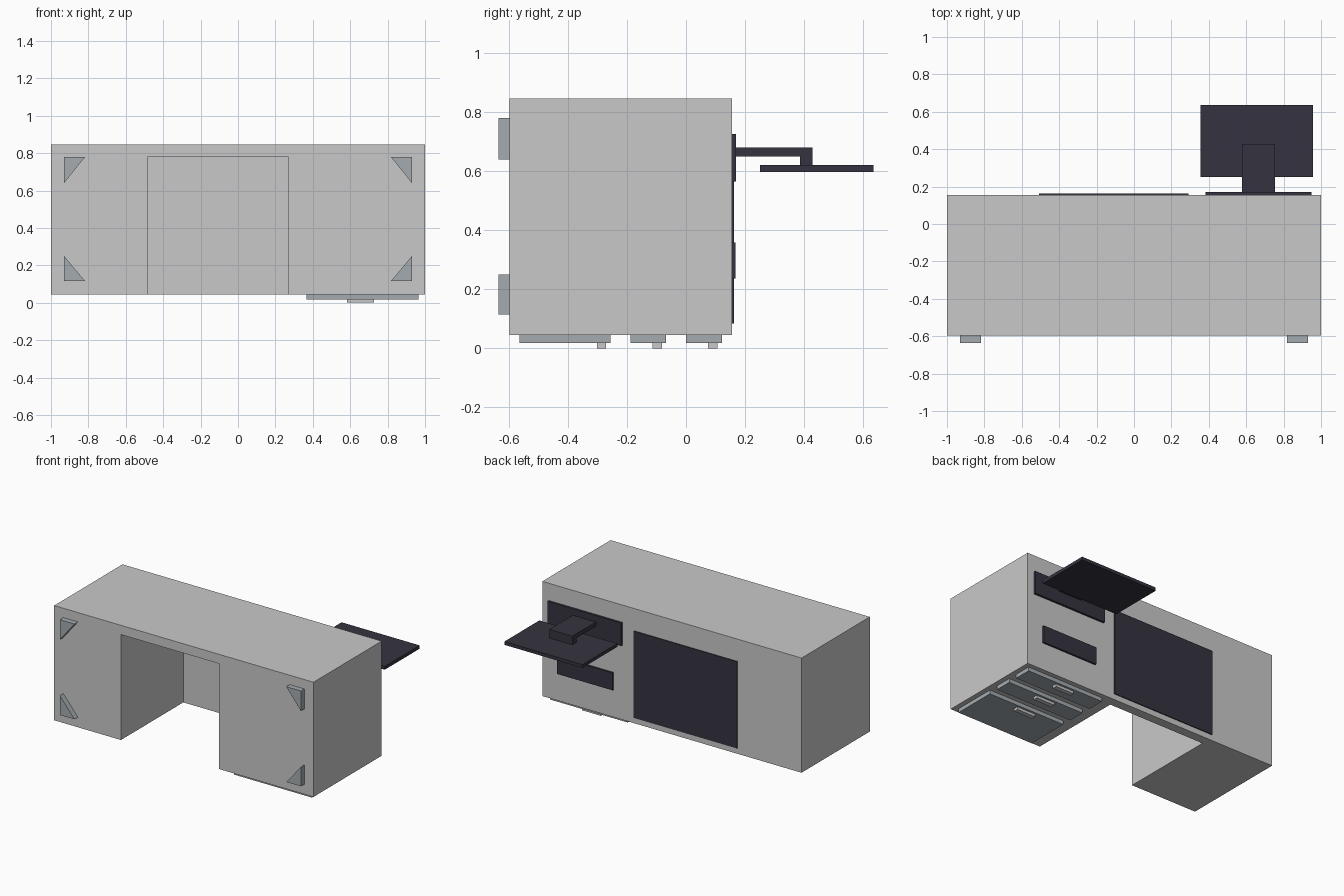
import bpy, bmesh

if "Cube" in bpy.data.objects:
    bpy.data.objects.remove(bpy.data.objects["Cube"])


def material(name, r, g, b):
    m = bpy.data.materials.new(name)
    m.diffuse_color = (r, g, b, 1)
    m.use_nodes = True
    m.node_tree.nodes["Principled BSDF"].inputs["Base Color"].default_value = m.diffuse_color
    return m


GREY = material("light_grey", 0.584, 0.584, 0.584)
STEEL = material("steel_grey", 0.371, 0.407, 0.434)
DARK = material("dark_slate", 0.036, 0.034, 0.051)


def prism(name, profile, axis, lo, hi, mat):
    """Extrude a 2D profile from lo to hi along axis 'x' (y,z points) or 'y' (x,z points)."""
    def point(p, t):
        return (t, p[0], p[1]) if axis == 'x' else (p[0], t, p[1])
    bm = bmesh.new()
    a = [bm.verts.new(point(p, lo)) for p in profile]
    b = [bm.verts.new(point(p, hi)) for p in profile]
    bm.faces.new(a)
    bm.faces.new(b)
    n = len(profile)
    for i in range(n):
        j = (i + 1) % n
        bm.faces.new((a[i], a[j], b[j], b[i]))
    bmesh.ops.recalc_face_normals(bm, faces=bm.faces)
    me = bpy.data.meshes.new(name)
    bm.to_mesh(me)
    bm.free()
    me.materials.append(mat)
    ob = bpy.data.objects.new(name, me)
    bpy.context.collection.objects.link(ob)
    return ob


def box(name, x, y, z, mat):
    return prism(name, [(x[0], z[0]), (x[1], z[0]), (x[1], z[1]), (x[0], z[1])], 'y', y[0], y[1], mat)


# Desk body, lying on its side, with the knee space cut out
desk = box("desk_body", (-1, 1), (-0.597, 0.155), (0.045, 0.845), GREY)
cutter = box("knee_space_cutter", (-0.485, 0.27), (-0.8, 0.09), (-0.1, 0.78), GREY)
cutter.hide_render = True
cutter.hide_viewport = True
cut = desk.modifiers.new("knee_space", 'BOOLEAN')
cut.operation = 'DIFFERENCE'
cut.solver = 'EXACT'
cut.object = cutter
bpy.context.view_layer.update()
mesh = bpy.data.meshes.new_from_object(desk.evaluated_get(bpy.context.evaluated_depsgraph_get()))
desk.modifiers.clear()
desk.data = mesh
bpy.data.objects.remove(cutter)

# Triangular corner feet
for side, s in (("left", 1), ("right", -1)):
    for level, z0, z1 in (("upper", 0.78, 0.64), ("lower", 0.115, 0.25)):
        prism(f"{side}_{level}_foot", [(-0.93 * s, z0), (-0.817 * s, z0), (-0.93 * s, z1)],
              'y', -0.635, -0.597, STEEL)

# Drawers with handles
for i, (y0, y1, h) in enumerate(((-0.563, -0.255, -0.302), (-0.187, -0.067, -0.113), (0.0, 0.122, 0.074))):
    box(f"drawer_{i + 1}", (0.365, 0.965), (y0, y1), (0.018, 0.045), STEEL)
    box(f"drawer_handle_{i + 1}", (0.583, 0.728), (h, h + 0.032), (0, 0.018), GREY)

# Plates on the worktop
box("desk_mat", (-0.507, 0.292), (0.155, 0.162), (0.085, 0.69), DARK)
box("keyboard", (0.449, 0.878), (0.155, 0.168), (0.237, 0.358), DARK)

# Monitor: base, bent stand, screen
box("monitor_base", (0.382, 0.95), (0.155, 0.17), (0.565, 0.725), DARK)
prism("monitor_stand", [(0.17, 0.65), (0.385, 0.65), (0.385, 0.62), (0.428, 0.62), (0.428, 0.68), (0.17, 0.68)],
      'x', 0.577, 0.755, DARK)
box("monitor_screen", (0.355, 0.957), (0.25, 0.635), (0.597, 0.62), DARK)
